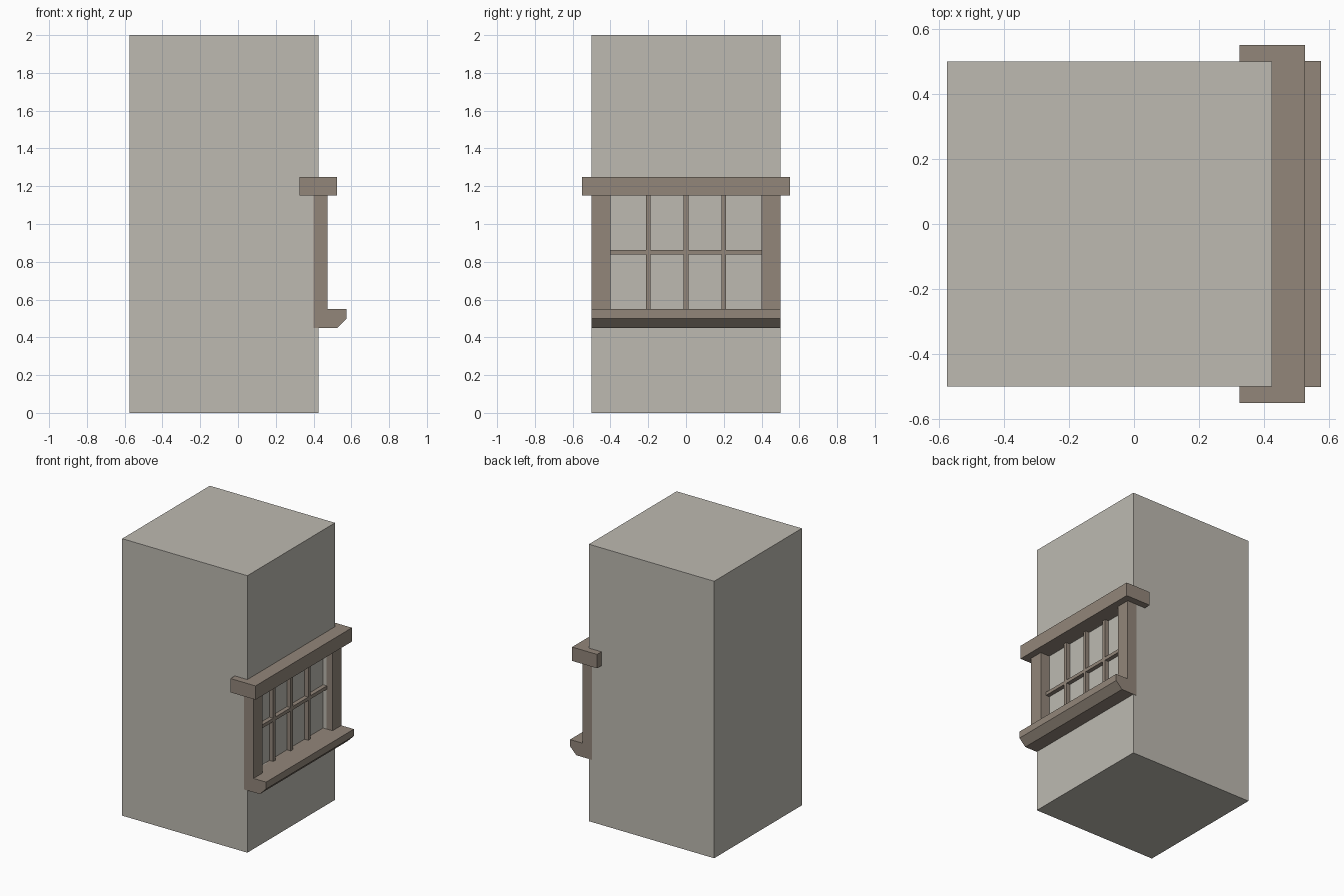
import bpy, bmesh

if "Cube" in bpy.data.objects:
    bpy.data.objects.remove(bpy.data.objects["Cube"])


def material(name, rgb):
    m = bpy.data.materials.new(name)
    m.diffuse_color = (*rgb, 1.0)
    m.use_nodes = True
    m.node_tree.nodes["Principled BSDF"].inputs["Base Color"].default_value = m.diffuse_color
    return m


stone = material("pale stone", (0.51, 0.49, 0.44))
trim = material("brown trim", (0.29, 0.24, 0.195))


def prism(name, profile, y0, y1, mat):
    """Extrude an (x, z) profile along y."""
    bm = bmesh.new()
    face = bm.faces.new([bm.verts.new((x, y0, z)) for x, z in profile])
    ext = bmesh.ops.extrude_face_region(bm, geom=[face])["geom"]
    bmesh.ops.translate(bm, vec=(0, y1 - y0, 0),
                        verts=[v for v in ext if isinstance(v, bmesh.types.BMVert)])
    bmesh.ops.recalc_face_normals(bm, faces=bm.faces)
    mesh = bpy.data.meshes.new(name)
    bm.to_mesh(mesh)
    bm.free()
    mesh.materials.append(mat)
    ob = bpy.data.objects.new(name, mesh)
    bpy.context.collection.objects.link(ob)
    return ob


def box(name, x0, x1, y0, y1, z0, z1, mat):
    return prism(name, [(x0, z0), (x1, z0), (x1, z1), (x0, z1)], y0, y1, mat)


# Wall block with a shallow window recess
wall = box("wall", -0.575, 0.425, -0.5, 0.5, 0, 2, stone)
cutter = box("recess_cutter", 0.40, 0.60, -0.4, 0.4, 0.55, 1.15, stone)
cutter.hide_render = True
mod = wall.modifiers.new("recess", 'BOOLEAN')
mod.operation = 'DIFFERENCE'
mod.solver = 'EXACT'
mod.object = cutter
bpy.context.view_layer.objects.active = wall
bpy.ops.object.modifier_apply(modifier=mod.name)
bpy.data.objects.remove(cutter)

# Lintel, and sill with a bevelled lower edge
HALF = 0.501  # sits just proud of the wall sides
box("lintel", 0.325, 0.525, -0.55, 0.55, 1.15, 1.25, trim)
prism("sill", [(0.40, 0.45), (0.525, 0.45), (0.575, 0.50), (0.575, 0.55), (0.40, 0.55)],
      -HALF, HALF, trim)

# Side posts
for name, y0, y1 in (("near_post", -HALF, -0.4), ("far_post", 0.4, HALF)):
    box(name, 0.40, 0.475, y0, y1, 0.55, 1.15, trim)

# Glazing bars
B = 0.0125
for i, y in enumerate((-0.2, 0, 0.2)):
    box(f"upright_bar_{i + 1}", 0.40, 0.43, y - B, y + B, 0.55, 1.15, trim)
box("cross_bar", 0.40, 0.43, -0.4, 0.4, 0.85 - B, 0.85 + B, trim)
